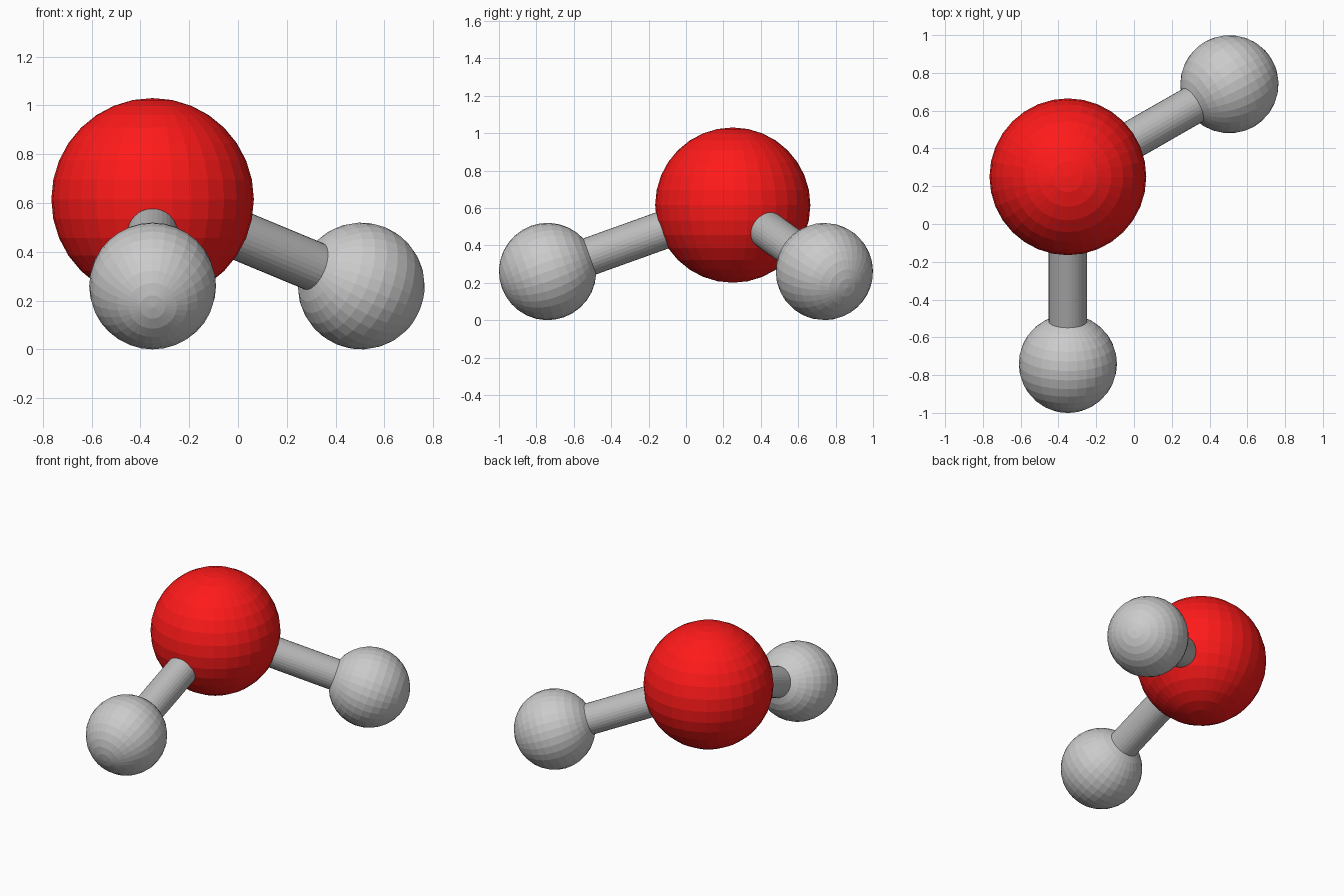
import bpy
from mathutils import Vector

if "Cube" in bpy.data.objects:
    bpy.data.objects.remove(bpy.data.objects["Cube"])

OXYGEN = Vector((-0.35, 0.25, 0.615))
HYDROGENS = {"left": Vector((-0.35, -0.74, 0.26)),
             "right": Vector((0.505, 0.74, 0.26))}


def material(name, color):
    m = bpy.data.materials.new(name)
    m.diffuse_color = color
    m.use_nodes = True
    m.node_tree.nodes["Principled BSDF"].inputs["Base Color"].default_value = m.diffuse_color
    return m


red = material("red", (1.0, 0.01, 0.01, 1))
light = material("light_grey", (0.8, 0.8, 0.8, 1))
dark = material("dark_grey", (0.5, 0.5, 0.5, 1))


def finish(name, mat):
    obj = bpy.context.object
    obj.name = name
    obj.data.materials.append(mat)


def ball(name, centre, radius, mat, rotation=(0, 0, 0)):
    bpy.ops.mesh.primitive_uv_sphere_add(segments=32, ring_count=16, radius=radius,
                                         location=centre, rotation=rotation)
    finish(name, mat)


# Large central atom
ball("oxygen_atom", OXYGEN, 0.415, red)

# Small atoms, poles aligned with the rods that join them to the centre
for side, centre in HYDROGENS.items():
    axis = centre - OXYGEN
    rotation = axis.to_track_quat('Z', 'Y').to_euler()
    ball(f"hydrogen_atom_{side}", centre, 0.26, light, rotation)
    bpy.ops.mesh.primitive_cylinder_add(vertices=32, radius=0.102, depth=axis.length,
                                        location=(OXYGEN + centre) / 2, rotation=rotation)
    finish(f"bond_rod_{side}", dark)
